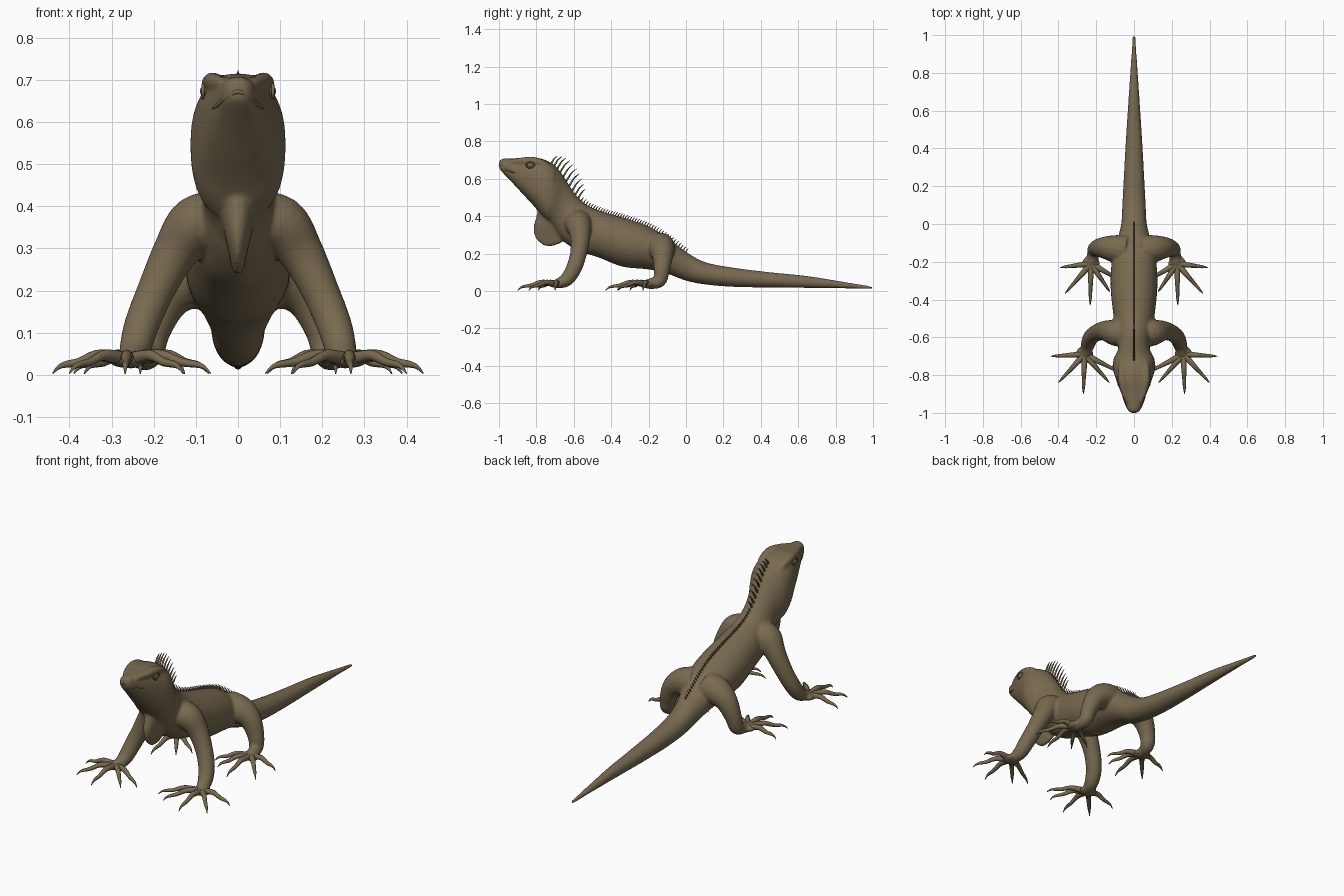
import bpy, bmesh, math
from mathutils import Vector, Matrix

if "Cube" in bpy.data.objects:
    bpy.data.objects.remove(bpy.data.objects["Cube"])

skin = bpy.data.materials.new("olive brown skin")
skin.diffuse_color = (0.19, 0.145, 0.08, 1)
skin.use_nodes = True
skin.node_tree.nodes["Principled BSDF"].inputs["Base Color"].default_value = skin.diffuse_color


def spline(rows, n):
    """Catmull-Rom interpolation through rows of numbers."""
    out = []
    for i in range(len(rows) - 1):
        a, b, c, d = (rows[max(i - 1, 0)], rows[i], rows[i + 1], rows[min(i + 2, len(rows) - 1)])
        for k in range(n):
            t = k / n
            out.append([0.5 * (2 * q + (r - p) * t + (2 * p - 5 * q + 4 * r - s) * t * t
                               + (3 * q - p - 3 * r + s) * t ** 3) for p, q, r, s in zip(a, b, c, d)])
    return out + [list(rows[-1])]


def loft(bm, rings):
    vs = [[bm.verts.new(p) for p in ring] for ring in rings]
    n = len(vs[0])
    for a, b in zip(vs, vs[1:]):
        for i in range(n):
            bm.faces.new((a[i], a[(i + 1) % n], b[(i + 1) % n], b[i]))
    bm.faces.new(vs[0][::-1])
    bm.faces.new(vs[-1])


def tube(bm, path, n=4, sides=12):
    """Round tube through (x, y, z, radius) points."""
    pts = spline(path, n)
    pos = [Vector(p[:3]) for p in pts]
    rings, prev, u = [], None, None
    for i, p in enumerate(pos):
        t = (pos[min(i + 1, len(pos) - 1)] - pos[max(i - 1, 0)]).normalized()
        u = t.orthogonal().normalized() if prev is None else prev.rotation_difference(t) @ u
        v, prev = t.cross(u), t
        rings.append([p + max(pts[i][3], .001) * (u * math.cos(a) + v * math.sin(a))
                      for a in (2 * math.pi * k / sides for k in range(sides))])
    loft(bm, rings)


def blob(bm, centre, size):
    bmesh.ops.create_uvsphere(bm, u_segments=20, v_segments=12, radius=1,
                              matrix=Matrix.Translation(centre) @ Matrix.Diagonal((*size, 1)))


def finish(bm, name):
    bmesh.ops.recalc_face_normals(bm, faces=bm.faces)
    me = bpy.data.meshes.new(name)
    for f in bm.faces:
        f.smooth = True
    bm.to_mesh(me)
    bm.free()
    me.materials.append(skin)
    ob = bpy.data.objects.new(name, me)
    bpy.context.collection.objects.link(ob)
    return ob


# Head, trunk and tail sections: top y, top z, bottom y, bottom z, half width
SECTIONS = [
    (-1.0, .69, -.997, .652, .016), (-.985, .706, -.98, .632, .034), (-.94, .708, -.93, .58, .052),
    (-.88, .712, -.87, .515, .076), (-.82, .715, -.81, .45, .098), (-.75, .70, -.77, .40, .113),
    (-.69, .66, -.73, .36, .106), (-.64, .59, -.70, .32, .086), (-.59, .515, -.66, .27, .086),
    (-.53, .46, -.58, .215, .098), (-.45, .425, -.47, .18, .112), (-.33, .39, -.34, .13, .124),
    (-.2, .345, -.2, .115, .118), (-.1, .285, -.1, .092, .093), (0, .21, 0, .055, .068),
    (.1, .155, .1, .035, .062), (.25, .125, .25, .022, .054), (.45, .10, .45, .018, .043),
    (.65, .08, .65, .016, .030), (.85, .048, .85, .014, .017), (1.0, .024, 1.0, .010, .007)]
body_rows = spline(SECTIONS, 5)

bm = bmesh.new()
rings = []
for yt, zt, yb, zb, w in body_rows:
    e = .82 if yt < -.7 else 1.0
    ring = []
    for k in range(28):
        a = 2 * math.pi * k / 28
        c, s = math.cos(a), math.sin(a)
        m = (1 + math.copysign(abs(s) ** e, s)) / 2
        ring.append((w * math.copysign(abs(c) ** e, c), yb + (yt - yb) * m, zb + (zt - zb) * m))
    rings.append(ring)
loft(bm, rings)

# Throat flap: z, front y, back y, half width
rings = []
for z, y0, y1, w in spline([(.46, -.78, -.60, .055), (.40, -.80, -.60, .046), (.34, -.815, -.63, .034),
                            (.29, -.808, -.648, .022), (.26, -.785, -.662, .016), (.24, -.755, -.71, .009)], 4):
    rings.append([(w * math.cos(a), (y0 + y1) / 2 + (y1 - y0) / 2 * math.sin(a), z)
                  for a in (2 * math.pi * k / 20 for k in range(20))])
loft(bm, rings)

# Legs, feet and brow ridges
FRONT_LEG = [(.04, -.58, .36, .075), (.10, -.575, .355, .07), (.15, -.565, .29, .054), (.195, -.575, .2, .045),
             (.228, -.60, .12, .042), (.245, -.64, .06, .037), (.255, -.69, .038, .026)]
REAR_LEG = [(.04, -.14, .235, .08), (.11, -.13, .225, .072), (.165, -.125, .185, .056), (.2, -.13, .11, .043),
            (.212, -.145, .052, .036), (.225, -.21, .036, .026)]
PALMS = [(.262, -.69, .036), (.228, -.21, .036)]
for s in (1, -1):
    for leg in (FRONT_LEG, REAR_LEG):
        tube(bm, [(s * x, y, z, r) for x, y, z, r in leg], 5, 16)
    for x, y, z in PALMS:
        blob(bm, (s * x, y, z), (.048, .045, .02))
    tube(bm, [(s * .035, -.94, .692, .012), (s * .052, -.88, .694, .02), (s * .062, -.82, .694, .024),
              (s * .062, -.76, .675, .022), (s * .06, -.72, .64, .015)])

body = finish(bm, "body")
rm = body.modifiers.new("blend", 'REMESH')
rm.mode, rm.voxel_size, rm.use_smooth_shade = 'VOXEL', .007, True
sm = body.modifiers.new("soften", 'SMOOTH')
sm.factor, sm.iterations = .5, 5

# Clawed toes fan out from each palm
TIPS = [[(.44, -.70), (.40, -.84), (.268, -.90), (.13, -.84), (.065, -.79)],
        [(.39, -.23), (.365, -.368), (.232, -.43), (.127, -.36), (.07, -.30)]]
SHAPE = [(0, .036, .017), (.2, .042, .016), (.42, .046, .013), (.65, .03, .010),
         (.82, .025, .008), (.92, .018, .005), (1, .003, .0015)]
bm = bmesh.new()
for s in (1, -1):
    for (px, py, _), tips in zip(PALMS, TIPS):
        for tx, ty in tips:
            tube(bm, [(s * (px + (tx - px) * t), py + (ty - py) * t, z, r) for t, z, r in SHAPE], 3, 8)
finish(bm, "toes")

# Crest of spines along the neck and back
bm = bmesh.new()


def back_height(y):
    for a, b in zip(body_rows, body_rows[1:]):
        if a[0] <= y <= b[0]:
            return a[1] + (b[1] - a[1]) * (y - a[0]) / (b[0] - a[0])
    return 0


y = -.72
while y < 0:
    neck = y < -.56
    h = .035 + .05 * math.sin(math.pi * (y + .74) / .2) if neck else .022
    z, r = back_height(y), .006 if neck else .004
    tube(bm, [(0, y - .005, z - .012, r), (0, y + h * .3, z + h * .45, r * .7),
              (0, y + h * .65, z + h * .75, .001)], 2, 6)
    y += .016 if neck else .013
finish(bm, "crest_spines")

# Eyes, lids, nostrils and lip line
bm = bmesh.new()
for s in (1, -1):
    blob(bm, (s * .080, -.832, .673), (.010, .017, .014))
    tube(bm, [(s * .083, -.832 + .022 * math.cos(a), .673 + .016 * math.sin(a), .004)
              for a in (2 * math.pi * k / 10 for k in range(11))], 2, 6)
    blob(bm, (s * .024, -.978, .688), (.008, .008, .007))
finish(bm, "eyes_and_nostrils")
bm = bmesh.new()
tube(bm, [(-.058, -.915, .632, .003), (-.042, -.955, .645, .005), (-.024, -.986, .662, .005), (0, -.997, .672, .005),
          (.024, -.986, .662, .005), (.042, -.955, .645, .005), (.058, -.915, .632, .003)], 4, 8)
finish(bm, "upper_lip")
